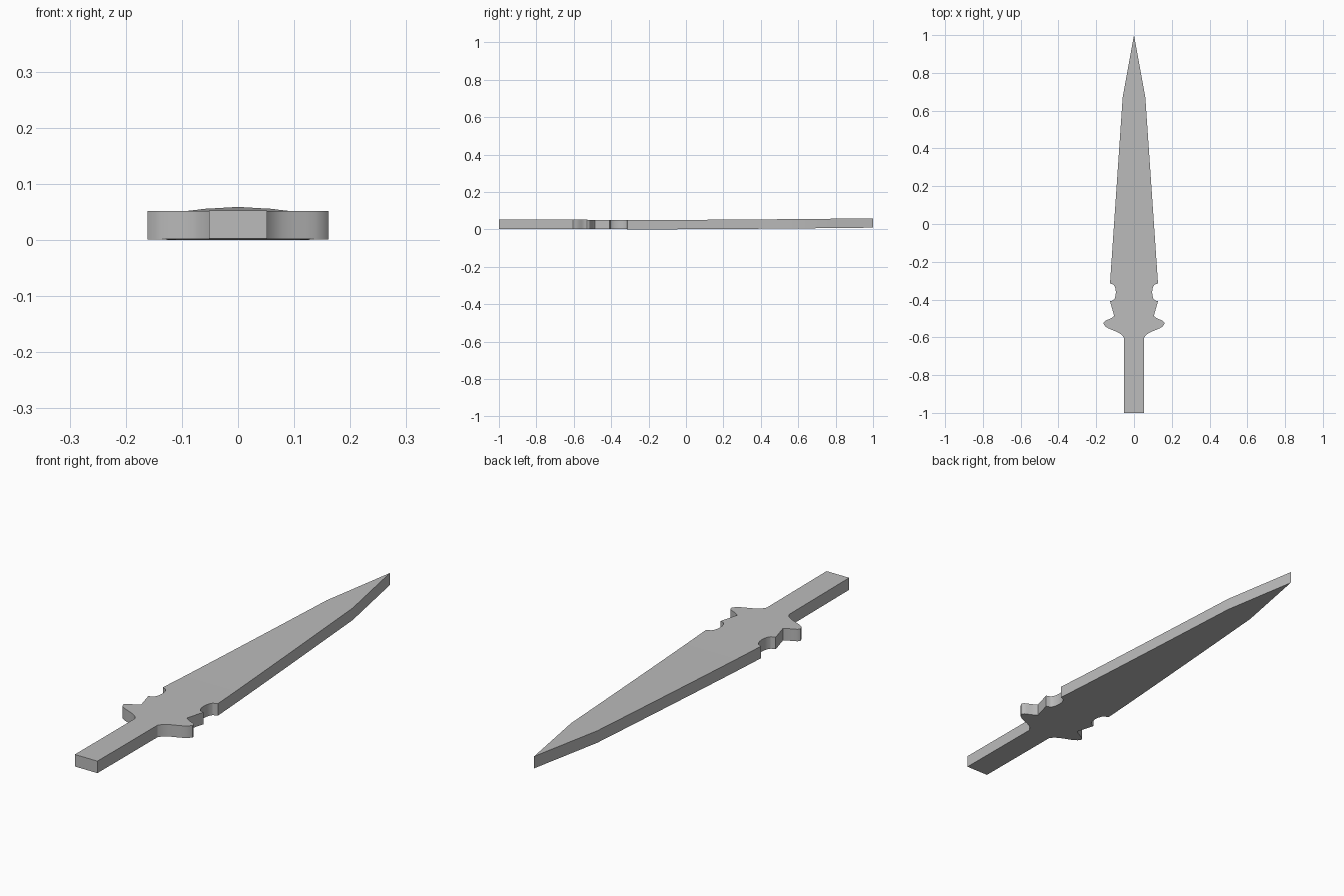
import bpy, bmesh, math
from mathutils import Vector
from mathutils.geometry import interpolate_bezier

cube = bpy.data.objects.get("Cube")
if cube:
    bpy.data.objects.remove(cube)

THICKNESS = 0.05

steel = bpy.data.materials.new("grey_steel")
steel.use_nodes = True
grey = (0.5, 0.5, 0.5, 1)
steel.diffuse_color = grey
steel.node_tree.nodes["Principled BSDF"].inputs["Base Color"].default_value = grey


def curve(a, b, c, d, steps=8):
    """Rounded stretch of the outline through two control points."""
    return [(p.x, p.y) for p in interpolate_bezier(*[Vector((*q, 0)) for q in (a, b, c, d)], steps)]


def line(a, b, steps):
    return [tuple(Vector(a).lerp(Vector(b), i / steps)) for i in range(steps + 1)]


def underside(y):
    """The plate dips gently below the guard and rises towards the tip."""
    return 0.003 * max(0, -0.2 - y) / 0.8 + 0.009 * (max(0, y + 0.2) / 1.2) ** 1.5


# Half outline from the pommel to the tip
outline = line((0.052, -1), (0.052, -0.605), 3)
outline += curve((0.052, -0.605), (0.07, -0.56), (0.15, -0.565), (0.161, -0.528))[1:]
outline += curve((0.161, -0.528), (0.163, -0.508), (0.13, -0.51), (0.105, -0.487))[1:]
outline += [(0.127, -0.409)]
# Round notch above the guard
for i in range(9):
    t = math.pi * i / 8
    outline.append((0.116 - 0.02 * math.sin(t), -0.362 - 0.044 * math.cos(t)))
# Long tapering edge and point
outline += line((0.127, -0.314), (0.06, 0.67), 8)
outline += line((0.06, 0.67), (0, 1), 3)[1:-1]

# Ribbon of faces across the two mirrored edges
bm = bmesh.new()
rows = [[bm.verts.new((s * x, y, underside(y))) for s in (-1, 1)] for x, y in outline]
for (a, b), (c, d) in zip(rows, rows[1:]):
    bm.faces.new((a, b, d, c))
tip = bm.verts.new((0, 1, underside(1)))
bm.faces.new((*rows[-1], tip))

# Thickness
top = bmesh.ops.extrude_face_region(bm, geom=bm.faces[:], use_keep_orig=True)
bmesh.ops.translate(bm, vec=(0, 0, THICKNESS),
                    verts=[g for g in top["geom"] if isinstance(g, bmesh.types.BMVert)])
bmesh.ops.recalc_face_normals(bm, faces=bm.faces[:])

mesh = bpy.data.meshes.new("dagger_plate")
bm.to_mesh(mesh)
bm.free()
mesh.materials.append(steel)
dagger = bpy.data.objects.new("dagger_plate", mesh)
bpy.context.collection.objects.link(dagger)

bpy.ops.object.select_all(action="DESELECT")
dagger.select_set(True)
bpy.context.view_layer.objects.active = dagger
bpy.ops.object.shade_smooth_by_angle(angle=math.radians(30))
